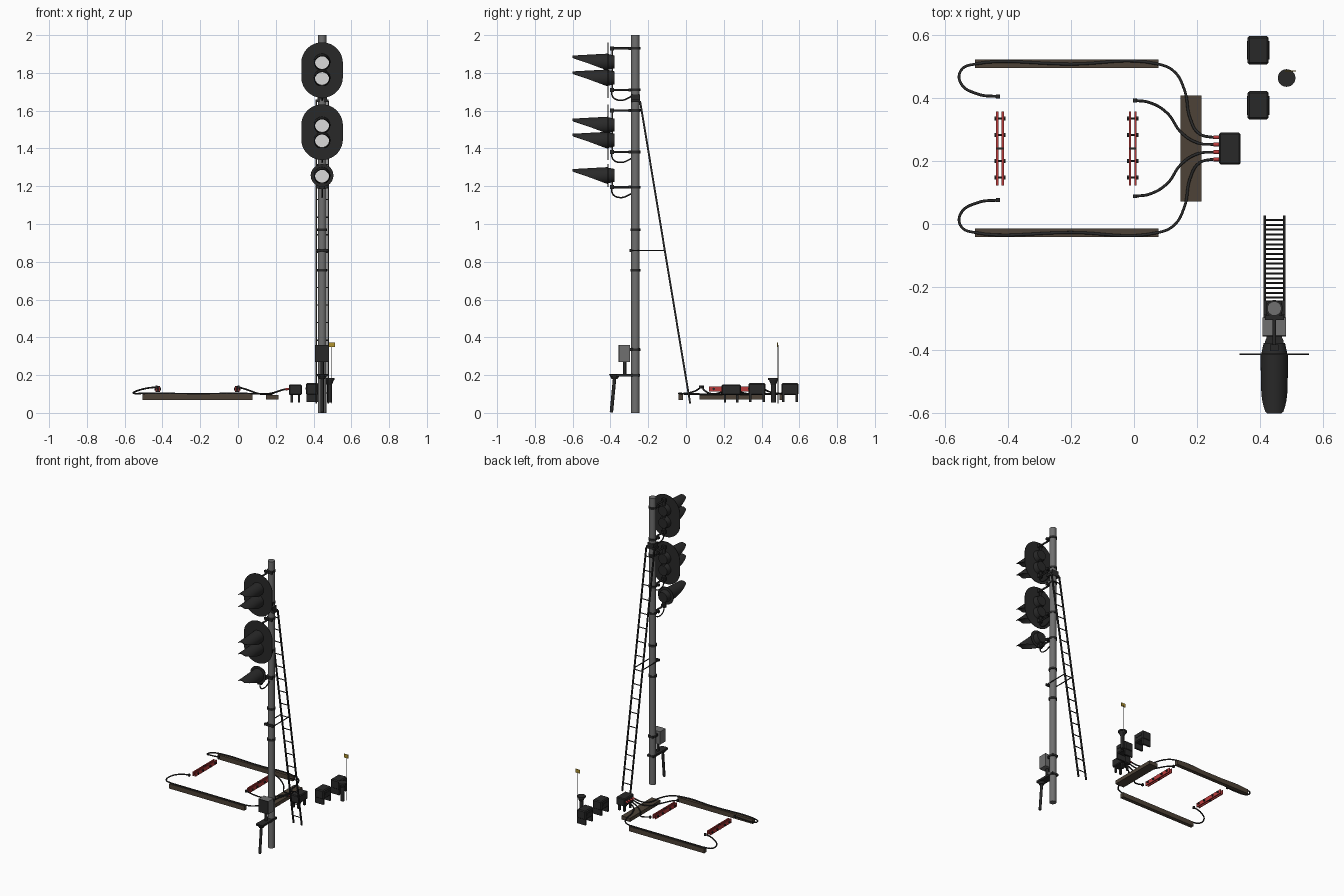
import bpy, bmesh, math
from mathutils import Vector

if "Cube" in bpy.data.objects:
    bpy.data.objects.remove(bpy.data.objects["Cube"])


def material(name, r, g, b):
    m = bpy.data.materials.new(name)
    m.diffuse_color = (r, g, b, 1)
    m.use_nodes = True
    m.node_tree.nodes["Principled BSDF"].inputs["Base Color"].default_value = m.diffuse_color
    return m


BLACK = material("matt black", 0.022, 0.022, 0.022)
GRAY = material("pole gray", 0.16, 0.16, 0.16)
LENS = material("lens white", 0.7, 0.7, 0.7)
RED = material("bond red", 0.5, 0.045, 0.045)
BROWN = material("timber brown", 0.075, 0.055, 0.038)
YELLOW = material("sign yellow", 0.45, 0.3, 0.03)


def finish(name, bm, mat, smooth=False):
    bmesh.ops.recalc_face_normals(bm, faces=bm.faces)
    me = bpy.data.meshes.new(name)
    bm.to_mesh(me)
    bm.free()
    me.materials.append(mat)
    ob = bpy.data.objects.new(name, me)
    bpy.context.collection.objects.link(ob)
    if smooth:
        bpy.ops.object.select_all(action='DESELECT')
        ob.select_set(True)
        bpy.context.view_layer.objects.active = ob
        bpy.ops.object.shade_smooth_by_angle(angle=math.radians(40))
    return ob


def box(name, x, y, z, mat=BLACK, bevel=0):
    bm = bmesh.new()
    bmesh.ops.create_cube(bm, size=1)
    for v in bm.verts:
        v.co = [(r[0] + r[1]) / 2 + c * (r[1] - r[0]) for c, r in zip(v.co, (x, y, z))]
    if bevel:
        bmesh.ops.bevel(bm, geom=bm.edges[:], offset=bevel, segments=1, affect='EDGES')
    return finish(name, bm, mat)


def rod(name, p, q, r, mat=BLACK, n=12, r2=None):
    p, q = Vector(p), Vector(q)
    bm = bmesh.new()
    bmesh.ops.create_cone(bm, cap_ends=True, segments=n, radius1=r,
                          radius2=r if r2 is None else r2, depth=(q - p).length)
    rot = (q - p).to_track_quat('Z', 'Y')
    for v in bm.verts:
        v.co = rot @ v.co + (p + q) / 2
    return finish(name, bm, mat, True)


def cable(name, pts, r=0.0045, mat=BLACK):
    cu = bpy.data.curves.new(name, 'CURVE')
    cu.dimensions = '3D'
    cu.bevel_depth, cu.bevel_resolution, cu.resolution_u = r, 2, 8
    cu.use_fill_caps = True
    sp = cu.splines.new('BEZIER')
    sp.bezier_points.add(len(pts) - 1)
    for b, p in zip(sp.bezier_points, pts):
        b.co = p
        b.handle_left_type = b.handle_right_type = 'AUTO'
    cu.materials.append(mat)
    ob = bpy.data.objects.new(name, cu)
    bpy.context.collection.objects.link(ob)


PX, PY = 0.445, -0.268          # pole axis
PLATE_Y = -0.415


def stadium(name, z, radius, half, y0, y1):
    # upright rounded plate, extruded along y
    bm = bmesh.new()
    vs = []
    for i in range(48):
        a = 2 * math.pi * (i + 0.5) / 48
        off = half if math.sin(a) > 0 else -half
        vs.append(bm.verts.new((PX + radius * math.cos(a), y0, z + off + radius * math.sin(a))))
    f = bm.faces.new(vs)
    ext = bmesh.ops.extrude_face_region(bm, geom=[f])
    for v in ext['geom']:
        if isinstance(v, bmesh.types.BMVert):
            v.co.y = y1
    return finish(name, bm, BLACK, True)


def hood(name, z):
    # tube cut on a slant: long at the top, nothing at the bottom
    bm = bmesh.new()
    n, rings = 32, []
    for k in range(2):
        for r in (0.044, 0.040):
            ring = []
            for i in range(n):
                a = 2 * math.pi * i / n
                t = k * min(1, (1 + math.sin(a)) / 2 / 0.88) + 0.02 * k
                ring.append(bm.verts.new((PX + r * math.cos(a) * (1 - 0.08 * t),
                                          PLATE_Y - 0.182 * t,
                                          z + r * math.sin(a) - 0.01 * t)))
            rings.append(ring)
    for a, b in ((0, 2), (2, 3), (3, 1), (1, 0)):
        for i in range(n):
            j = (i + 1) % n
            bm.faces.new((rings[a][i], rings[a][j], rings[b][j], rings[b][i]))
    finish(name, bm, BLACK, True)


def band(z, h=0.014, r=0.027):
    rod("pole_band", (PX, PY, z - h / 2), (PX, PY, z + h / 2), r, BLACK, 24)


def arm(z):
    # bracket arm from pole to the back of a signal head
    rod("head_arm", (PX, PY, z), (PX, -0.40, z), 0.006)
    box("arm_clamp", (PX - 0.014, PX + 0.014), (-0.402, -0.382), (z - 0.011, z + 0.011))
    box("arm_collar", (PX - 0.03, PX + 0.03), (-0.305, -0.29), (z - 0.008, z + 0.008))
    band(z)


def signal_head(z, lamps, radius, half, arms):
    stadium("backing_plate", z, radius, half, PLATE_Y, PLATE_Y + 0.004)
    for dz in lamps:
        c = z + dz
        rod("lamp_housing", (PX, PLATE_Y, c), (PX, -0.378, c), 0.042, BLACK, 24, 0.034)
        rod("lens", (PX, PLATE_Y + 0.002, c), (PX, PLATE_Y - 0.004, c), 0.037, LENS, 32)
        hood("lamp_hood", c)
    for dz in arms:
        arm(z + dz)
    low, top = arms[-1], max(lamps)
    box("head_strap", (PX - 0.01, PX + 0.01), (-0.395, -0.387),
        (z + low, z + (arms[0] if len(arms) > 1 else top)))
    zl = z + low
    cable("head_cable", [(PX, -0.395, zl), (PX, -0.385, zl - 0.04), (PX, -0.345, zl - 0.055),
                         (PX, -0.30, zl - 0.04), (PX, -0.285, zl - 0.03)], 0.004)


# signal mast and heads
rod("mast", (PX, PY, 0), (PX, PY, 2), 0.0225, GRAY, 24)
signal_head(1.815, (0.043, -0.041), 0.11, 0.037, (0.115, -0.105))
signal_head(1.486, (0.038, -0.042), 0.11, 0.037, (0.115, -0.105))
signal_head(1.257, (0,), 0.06, 0.0, (-0.062,))
for z in (0.97, 0.755, 0.335):
    band(z)

# ladder with stays
top, foot = Vector((0, -0.243, 1.65)), Vector((0, 0.022, 0.05))
RAILS = (0.414, 0.477)
for x in RAILS:
    rail = box("ladder_rail", (x - 0.004, x + 0.004), (-0.005, 0.005), (0, (top - foot).length))
    rail.location = foot
    rail.rotation_euler.x = math.atan2(foot.y - top.y, top.z - foot.z)
    rod("ladder_stay", (x, -0.295, 0.86), (x, -0.112, 0.86), 0.0035, BLACK, 8)
for i in range(17):
    p = foot.lerp(top, (i + 0.6) / 17.2)
    rod("ladder_rung", (RAILS[0], p.y, p.z), (RAILS[1], p.y, p.z), 0.0032, BLACK, 8)
box("stay_clamp", (0.411, 0.48), (-0.298, -0.288), (0.852, 0.868))
box("ladder_top_clamp", (0.411, 0.48), (-0.288, -0.243), (1.645, 1.66))
box("ladder_top_bracket", (0.42, 0.47), (-0.292, -0.244), (1.66, 1.685))

# control box on the mast
box("control_box", (0.408, 0.482), (-0.352, -0.297), (0.27, 0.36), GRAY)
box("control_box_door", (0.408, 0.482), (-0.357, -0.352), (0.27, 0.36))
box("control_box_mount", (0.425, 0.465), (-0.30, -0.243), (0.327, 0.343))
rod("control_box_neck", (PX, -0.325, 0.2), (PX, -0.325, 0.27), 0.009)
box("lower_bracket", (0.42, 0.47), (-0.40, -0.243), (0.193, 0.207))
rod("mast_funnel", (PX, -0.378, 0.18), (PX, -0.378, 0.205), 0.016, BLACK, 20, 0.03)
rod("mast_funnel_leg", (PX, -0.395, 0.003), (PX, -0.378, 0.185), 0.009)

# free-standing funnel and marker sign
FX, FY = 0.484, 0.463
rod("funnel_cap", (FX, FY, 0.175), (FX, FY, 0.184), 0.028, BLACK, 24)
rod("funnel_cone", (FX, FY, 0.145), (FX, FY, 0.175), 0.012, BLACK, 24, 0.024)
rod("funnel_column", (FX, FY, 0.055), (FX, FY, 0.15), 0.013, BLACK, 16)
rod("sign_stake", (0.496, 0.487, 0.05), (0.496, 0.487, 0.36), 0.002, GRAY, 6)
box("marker_sign", (0.479, 0.513), (0.483, 0.487), (0.348, 0.373), YELLOW)

# two equipment cases on side plates
for y in (0.376, 0.551):
    box("equipment_case", (0.36, 0.427), (y - 0.045, y + 0.045), (0.095, 0.157), BLACK, 0.006)
    for s in (-1, 1):
        yy = y + s * 0.036
        box("case_leg", (0.362, 0.425), (yy - 0.006, yy + 0.006), (0.058, 0.1))
        box("case_lid_rim", (0.358 if s < 0 else 0.424, 0.363 if s < 0 else 0.429),
            (y - 0.03, y + 0.03), (0.125, 0.135))

# junction case on four posts
box("junction_case", (0.27, 0.338), (0.188, 0.29), (0.095, 0.15), BLACK, 0.005)
for x in (0.285, 0.323):
    for y in (0.206, 0.272):
        box("junction_post", (x - 0.006, x + 0.006), (y - 0.006, y + 0.006), (0.055, 0.1))

# timbers and cables, mirrored about the track middle
MID = 0.24
box("cross_timber", (0.147, 0.214), (0.072, 0.408), (0.07, 0.095), BROWN)
for s in (-1, 1):
    def at(x, d, z):
        return (x, MID + s * d, z)
    c = MID + s * 0.268
    box("long_timber", (-0.505, 0.077), (c - 0.013, c + 0.013), (0.068, 0.1), BROWN)
    cable("outer_cable", [at(-0.43, 0.164, 0.137), at(-0.495, 0.172, 0.128), at(-0.55, 0.208, 0.11),
                          at(-0.548, 0.248, 0.103), at(-0.505, 0.267, 0.103), at(-0.2, 0.267, 0.102),
                          at(0.077, 0.267, 0.102), at(0.128, 0.243, 0.1), at(0.16, 0.185, 0.1),
                          at(0.178, 0.095, 0.1), at(0.205, 0.048, 0.112), at(0.25, 0.035, 0.125),
                          at(0.275, 0.035, 0.127)])
    cable("inner_cable", [at(0.003, 0.152, 0.137), at(0.05, 0.145, 0.122), at(0.105, 0.112, 0.103),
                          at(0.15, 0.05, 0.1), at(0.2, 0.018, 0.11), at(0.25, 0.012, 0.125),
                          at(0.275, 0.012, 0.127)])
    for d in (0.012, 0.035):
        rod("cable_sleeve", at(0.252, d, 0.125), at(0.271, d, 0.127), 0.0062, RED)
    for x, d in ((-0.431, 0.164), (0.003, 0.152)):
        box("cable_lug", (x - 0.006, x + 0.006),
            (MID + s * d - 0.006, MID + s * d + 0.006), (0.128, 0.144))

# insulated rail joints: paired red bars with bolts
for x in (-0.425, -0.004):
    for s in (-1, 1):
        bx = x + s * 0.0085
        box("joint_bar", (bx - 0.0035, bx + 0.0035), (0.122, 0.357), (0.112, 0.14), RED)
    box("joint_spacer", (x - 0.011, x + 0.011), (0.236, 0.243), (0.11, 0.142))
    for y in (0.147, 0.2, 0.282, 0.335):
        rod("joint_bolt", (x - 0.015, y, 0.127), (x + 0.015, y, 0.127), 0.003, BLACK, 8)
        for s in (-1, 1):
            rod("bolt_head", (x + s * 0.012, y, 0.127), (x + s * 0.018, y, 0.127), 0.0075, BLACK, 6)
